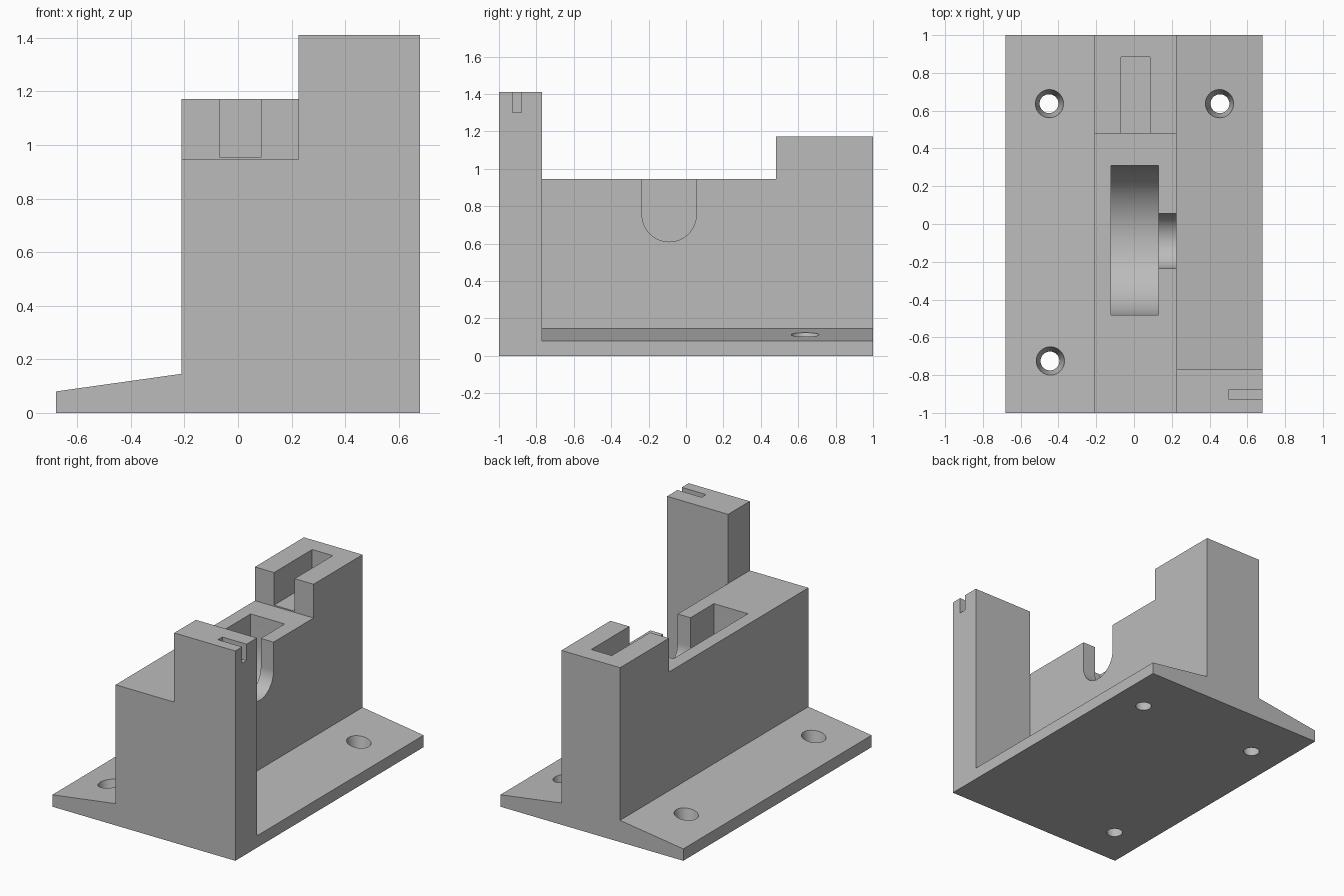
import bpy, bmesh, math
from mathutils import Vector

cube = bpy.data.objects.get("Cube")
if cube:
    bpy.data.objects.remove(cube, do_unlink=True)

grey = bpy.data.materials.new("plain grey")
grey.use_nodes = True
colour = (0.5, 0.5, 0.5, 1)
grey.diffuse_color = colour
grey.node_tree.nodes["Principled BSDF"].inputs["Base Color"].default_value = colour


def add_object(name, bm):
    bmesh.ops.recalc_face_normals(bm, faces=bm.faces)
    mesh = bpy.data.meshes.new(name)
    bm.to_mesh(mesh)
    bm.free()
    mesh.materials.append(grey)
    obj = bpy.data.objects.new(name, mesh)
    bpy.context.collection.objects.link(obj)
    return obj


def prism(name, outline, axis, start, end):
    """Extrude an outline along x (outline is y, z) or y (outline is x, z)."""
    bm = bmesh.new()
    place = (lambda a, b: (start, a, b)) if axis == "x" else (lambda a, b: (a, start, b))
    face = bm.faces.new([bm.verts.new(place(a, b)) for a, b in outline])
    geom = bmesh.ops.extrude_face_region(bm, geom=[face])["geom"]
    step = Vector((end - start, 0, 0)) if axis == "x" else Vector((0, end - start, 0))
    bmesh.ops.translate(bm, vec=step, verts=[g for g in geom if isinstance(g, bmesh.types.BMVert)])
    return add_object(name, bm)


def box(name, x0, x1, y0, y1, z0, z1):
    return prism(name, [(x0, z0), (x1, z0), (x1, z1), (x0, z1)], "y", y0, y1)


def round_slot(name, y, z, radius, x0, x1, steps):
    """Upright slot with a half-round floor, open at the top."""
    arc = [(y + radius * math.cos(math.pi * (1 + i / steps)),
            z + radius * math.sin(math.pi * (1 + i / steps))) for i in range(steps + 1)]
    return prism(name, arc + [(y + radius, 1.1), (y - radius, 1.1)], "x", x0, x1)


def tapered_hole(name, x, y):
    bm = bmesh.new()
    slope, half = 0.22, 0.2
    bmesh.ops.create_cone(bm, cap_ends=True, segments=48, depth=2 * half,
                          radius1=0.062 - slope * half, radius2=0.062 + slope * half)
    bmesh.ops.translate(bm, vec=(x, y, 0.055), verts=bm.verts)
    return add_object(name, bm)


# Main body: sloped flanges, central wall and tower in one section
W, WL, WR = 0.68, -0.21, 0.226
EDGE, ROOT, DECK, BACK, TOP = 0.08, 0.146, 0.945, 1.172, 1.41
body = prism("bracket_body", [(-W, 0), (W, 0), (W, TOP), (WR, TOP), (WR, BACK),
                              (WL, BACK), (WL, ROOT), (-W, EDGE)], "y", -1, 1)

# Cutters
drop = EDGE - (ROOT - EDGE) * (1 - W) / (W - WR)
cutters = [
    box("deck_cutter", -1, WR, -1.5, 0.48, DECK, 2),
    prism("flange_cutter", [(WR, ROOT), (1, drop), (1, 2), (WR, 2)], "y", -0.77, 1.5),
    round_slot("wheel_pocket_cutter", -0.087, 0.755, 0.396, -0.122, 0.131, 64),
    round_slot("axle_slot_cutter", -0.09, 0.755, 0.145, 0.0, 0.4, 40),
    box("back_slot_cutter", -0.068, 0.085, 0.3, 0.885, 0.953, 2),
    box("tower_notch_cutter", 0.5, 1, -0.927, -0.88, 1.3, 2),
]
for i, (x, y) in enumerate([(-0.45, 0.637), (0.455, 0.637), (-0.445, -0.725)]):
    cutters.append(tapered_hole(f"screw_hole_cutter_{i + 1}", x, y))

for cutter in cutters:
    mod = body.modifiers.new(cutter.name, "BOOLEAN")
    mod.operation = "DIFFERENCE"
    mod.solver = "EXACT"
    mod.object = cutter

# Bake the cuts, then drop the cutters
bpy.context.view_layer.update()
final = bpy.data.meshes.new_from_object(body.evaluated_get(bpy.context.evaluated_depsgraph_get()))
body.modifiers.clear()
body.data = final
for cutter in cutters:
    bpy.data.objects.remove(cutter, do_unlink=True)

bpy.ops.object.select_all(action="DESELECT")
body.select_set(True)
bpy.context.view_layer.objects.active = body
bpy.ops.object.shade_smooth_by_angle(angle=math.radians(30))
